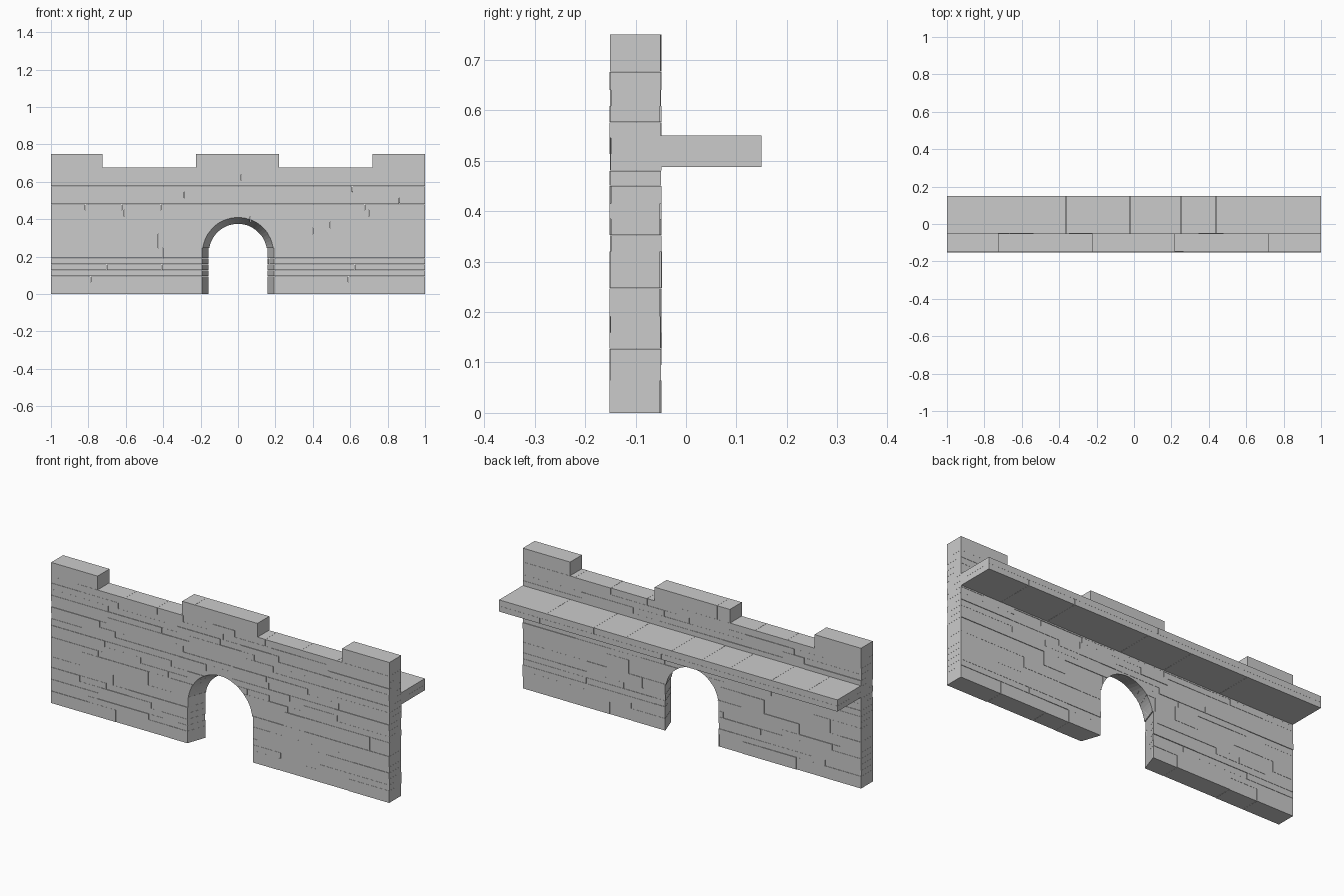
import bpy, bmesh, math, random

if "Cube" in bpy.data.objects:
    bpy.data.objects.remove(bpy.data.objects["Cube"])
random.seed(7)
GAP = 0.0004


def box(bm, x0, x1, y0, y1, z0, z1):
    v = [bm.verts.new((x, y, z)) for z in (z0, z1)
         for x, y in ((x0, y0), (x1, y0), (x1, y1), (x0, y1))]
    for f in ((3, 2, 1, 0), (4, 5, 6, 7), (0, 1, 5, 4),
              (1, 2, 6, 5), (2, 3, 7, 6), (3, 0, 4, 7)):
        bm.faces.new([v[i] for i in f])


def finish(name, bm):
    bmesh.ops.recalc_face_normals(bm, faces=bm.faces[:])
    mesh = bpy.data.meshes.new(name)
    bm.to_mesh(mesh)
    bm.free()
    ob = bpy.data.objects.new(name, mesh)
    bpy.context.collection.objects.link(ob)
    return ob


def splits(x0, x1, low, high):
    """Random joint positions along a course."""
    xs = [x0]
    while x1 - xs[-1] > high:
        xs.append(xs[-1] + random.uniform(low, high))
    if x1 - xs[-1] < low / 2 and len(xs) > 1:
        xs.pop()
    return xs + [x1]


def course(bm, xs, y0, y1, z0, z1, jitter):
    for a, b in zip(xs, xs[1:]):
        box(bm, a + (GAP if a > -1 else 0), b - (GAP if b < 1 else 0),
            y0 + random.uniform(-jitter, jitter), y1 + random.uniform(-jitter, jitter),
            z0 + (GAP if z0 > 0 else 0), z1)


# Stone courses of the wall
levels = [0, .064, .095, .127, .159, .191, .247, .32, .352, .384,
          .415, .45, .48, .513, .545, .576, .608, .64, .676]
bm = bmesh.new()
for z0, z1 in zip(levels, levels[1:]):
    course(bm, splits(-1, 1, .12, .42), -.15, -.05, z0, z1, .002)
wall = finish("wall_stones", bm)

# Splayed archway cutter, wider at the front
bm = bmesh.new()
rings = []
for y in (-.17, -.03):
    r = .19 - (y + .15) * .35
    zc, spring = .22, .245
    a0 = math.asin((spring - zc) / r)
    pts = [(r + .003, -.05), (r + .003, spring)]
    n = 28
    for i in range(n + 1):
        a = a0 + (math.pi - 2 * a0) * i / n
        pts.append((r * math.cos(a), zc + r * math.sin(a)))
    pts += [(-r - .003, spring), (-r - .003, -.05)]
    rings.append([bm.verts.new((x, y, z)) for x, z in pts])
front, back = rings
bm.faces.new(front)
bm.faces.new(back[::-1])
for i in range(len(front)):
    j = (i + 1) % len(front)
    bm.faces.new((front[i], front[j], back[j], back[i]))
cutter = finish("arch_cutter", bm)
cutter.hide_render = True
mod = wall.modifiers.new("arch", 'BOOLEAN')
mod.operation, mod.solver, mod.object = 'DIFFERENCE', 'EXACT', cutter
bpy.context.view_layer.objects.active = wall
bpy.ops.object.modifier_apply(modifier=mod.name)
bpy.data.objects.remove(cutter)

# Battlements
bm = bmesh.new()
for xs in ((-1, -.725), (-.225, -.15, .22), (.72, 1)):
    course(bm, xs, -.15, -.05, .676, .75, .001)
finish("battlements", bm)

# Two-layer walkway behind the wall
bm = bmesh.new()
course(bm, [-1, -.82, -.61, -.365, -.2, -.02, .25, .44, .72, 1], -.053, .15, .517, .55, 0)
course(bm, splits(-1, 1, .2, .45), -.053, .15, .487, .517, 0)
finish("walkway", bm)
